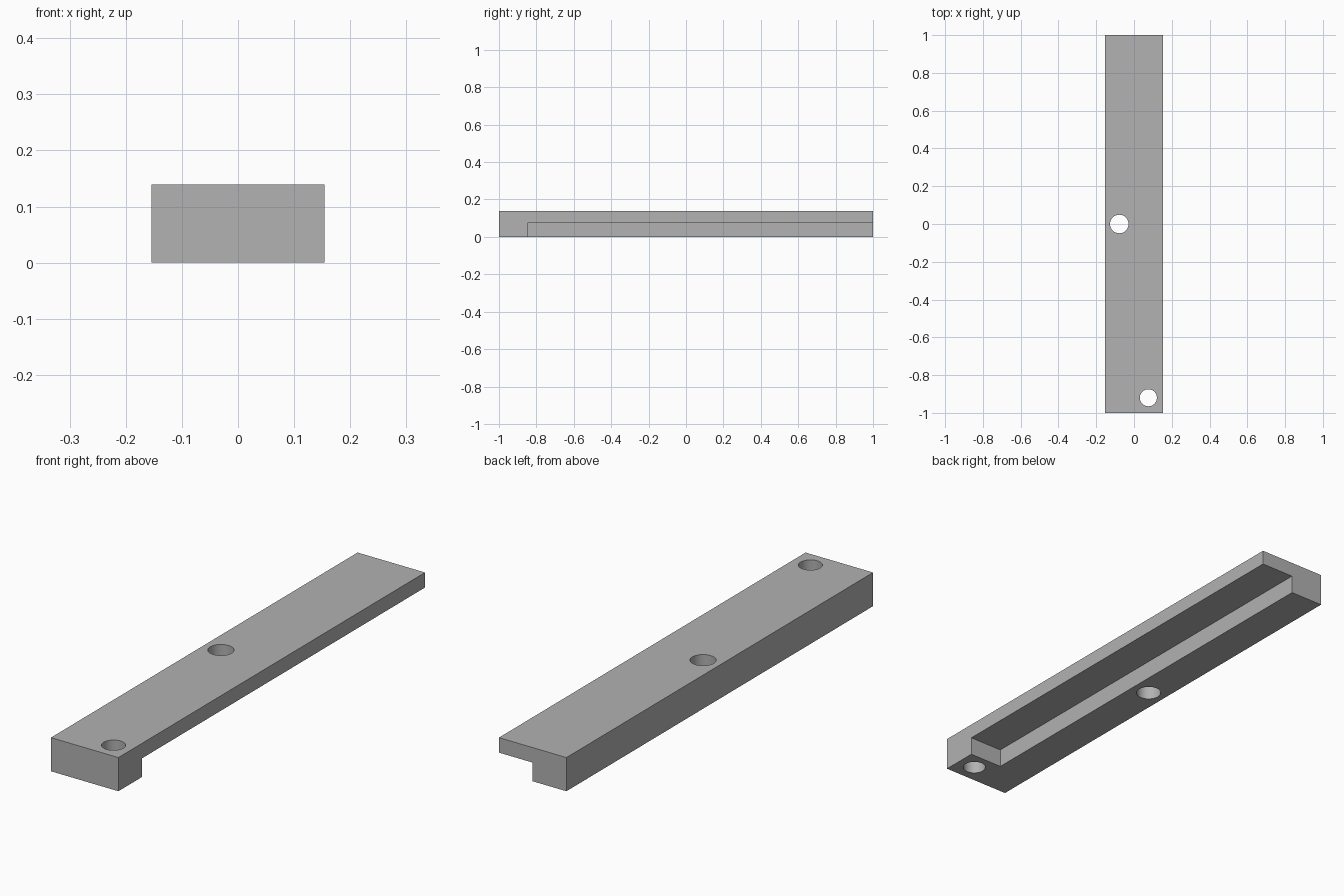
import bpy
import math

default_cube = bpy.data.objects.get("Cube")
if default_cube:
    bpy.data.objects.remove(default_cube, do_unlink=True)

HALF_W, HALF_L, HEIGHT = 0.154, 1.0, 0.139
NOTCH_TOP, NOTCH_FRONT = 0.077, -0.846
MARGIN = 0.1  # cutters overshoot the body by this much

grey = bpy.data.materials.new("plain_grey")
grey.use_nodes = True
colour = (0.445, 0.445, 0.445, 1)
grey.diffuse_color = colour
grey.node_tree.nodes["Principled BSDF"].inputs["Base Color"].default_value = colour


def box(name, low, high):
    centre = [(a + b) / 2 for a, b in zip(low, high)]
    bpy.ops.mesh.primitive_cube_add(size=1, location=centre)
    obj = bpy.context.object
    obj.name = name
    obj.scale = [b - a for a, b in zip(low, high)]
    bpy.ops.object.transform_apply(location=True, rotation=False, scale=True)
    obj.data.materials.append(grey)
    return obj


def hole(name, x, y, radius):
    bpy.ops.mesh.primitive_cylinder_add(
        vertices=64, radius=radius, depth=1, location=(x, y, 0))
    obj = bpy.context.object
    obj.name = name
    obj.data.materials.append(grey)
    return obj


# Long bar
bar = box("mounting_bar", (-HALF_W, -HALF_L, 0), (HALF_W, HALF_L, HEIGHT))

# Underside notch along one half, leaving a block at the front, and two through holes
cutters = [
    box("notch_cutter", (0, NOTCH_FRONT, -MARGIN),
        (HALF_W + MARGIN, HALF_L + MARGIN, NOTCH_TOP)),
    hole("middle_hole_cutter", -0.078, 0, 0.049),
    hole("front_hole_cutter", 0.076, -0.92, 0.045),
]

bpy.ops.object.select_all(action="DESELECT")
bar.select_set(True)
bpy.context.view_layer.objects.active = bar
for cutter in cutters:
    cutter.hide_render = True
    cut = bar.modifiers.new(cutter.name, "BOOLEAN")
    cut.operation = "DIFFERENCE"
    cut.solver = "EXACT"
    cut.object = cutter
    bpy.ops.object.modifier_apply(modifier=cut.name)
    bpy.data.objects.remove(cutter, do_unlink=True)

# Smooth hole walls, sharp edges elsewhere
bpy.ops.object.shade_smooth_by_angle(angle=math.radians(30))
